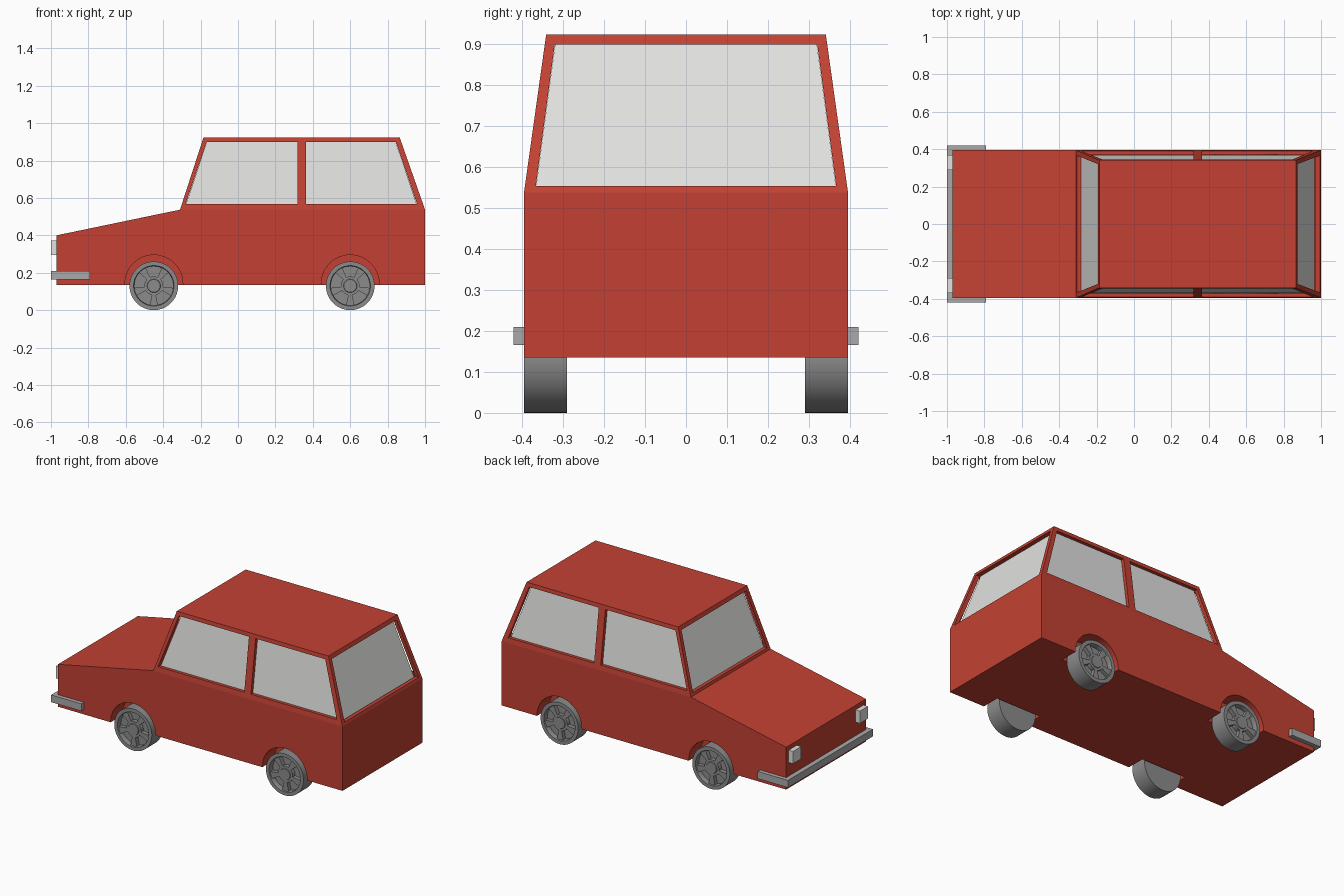
import bpy, bmesh, math

if "Cube" in bpy.data.objects:
    bpy.data.objects.remove(bpy.data.objects["Cube"], do_unlink=True)


def material(name, r, g, b):
    m = bpy.data.materials.new(name)
    m.use_nodes = True
    m.diffuse_color = (r, g, b, 1)
    m.node_tree.nodes["Principled BSDF"].inputs["Base Color"].default_value = (r, g, b, 1)
    return m


RED = material("red paint", 0.546, 0.053, 0.033)
GLASS = material("pale glass", 0.76, 0.76, 0.75)
WHEEL = material("wheel grey", 0.26, 0.26, 0.26)
METAL = material("bumper grey", 0.40, 0.40, 0.40)
LAMP = material("lamp white", 0.76, 0.76, 0.74)


def make(name, verts, faces, mat):
    bm = bmesh.new()
    vs = [bm.verts.new(v) for v in verts]
    for f in faces:
        bm.faces.new([vs[i] for i in f])
    bmesh.ops.recalc_face_normals(bm, faces=bm.faces)
    return finish(name, bm, mat)


def finish(name, bm, mat):
    me = bpy.data.meshes.new(name)
    bm.to_mesh(me)
    bm.free()
    me.materials.append(mat)
    ob = bpy.data.objects.new(name, me)
    bpy.context.scene.collection.objects.link(ob)
    return ob


def box(name, x0, x1, y0, y1, z0, z1, mat):
    return loft(name, [(x, y0, z) for x, z in ((x0, z0), (x1, z0), (x1, z1), (x0, z1))],
                [(x, y1, z) for x, z in ((x0, z0), (x1, z0), (x1, z1), (x0, z1))], mat)


def loft(name, a, b, mat):
    """Closed solid between two matching loops."""
    n = len(a)
    faces = [range(n), range(n, 2 * n)]
    faces += [(i, (i + 1) % n, (i + 1) % n + n, i + n) for i in range(n)]
    return make(name, a + b, faces, mat)


def drum(name, x, z, r, y0, y1, n=48):
    ring = [(x + r * math.cos(i * math.tau / n), z + r * math.sin(i * math.tau / n))
            for i in range(n)]
    return loft(name, [(p, y0, q) for p, q in ring], [(p, y1, q) for p, q in ring], RED)


def hull(name, pts):
    """Car shell: side outline as (x, z, half width)."""
    n = len(pts)
    verts = [(x, s * w, z) for s in (-1, 1) for x, z, w in pts]
    faces = [(i, (i + 1) % n, (i + 1) % n + n, i + n) for i in range(n)]
    for k in (0, n):
        faces += [[k + i for i in (0, 1, 2, 5, 6)], [k + i for i in (2, 3, 4, 5)]]
    return make(name, verts, faces, RED)


def cut(target, cutter):
    m = target.modifiers.new("cut", "BOOLEAN")
    m.operation = "DIFFERENCE"
    m.solver = "EXACT"
    m.object = cutter
    cutter.hide_render = True
    bpy.context.view_layer.objects.active = target
    bpy.ops.object.modifier_apply(modifier=m.name)
    bpy.data.objects.remove(cutter, do_unlink=True)


AXLES = (-0.45, 0.60)
AXLE_Z = 0.13

# Hollow body shell, with wheel housings left standing inside the cavity
body = hull("body", [(-0.97, 0.135, 0.395), (-0.97, 0.40, 0.395), (-0.31, 0.537, 0.395),
                     (-0.185, 0.922, 0.341), (0.865, 0.922, 0.341), (1.0, 0.537, 0.395),
                     (1.0, 0.135, 0.395)])
cavity = hull("cavity", [(-0.95, 0.155, 0.377), (-0.95, 0.385, 0.377), (-0.291, 0.525, 0.377),
                         (-0.169, 0.902, 0.323), (0.849, 0.902, 0.323), (0.981, 0.525, 0.377),
                         (0.981, 0.155, 0.377)])
for x in AXLES:
    for s in (-1, 1):
        cut(cavity, drum("housing", x, 0.14, 0.17, s * 0.265, s * 0.42))
cut(body, cavity)
for x in AXLES:
    for s in (-1, 1):
        cut(body, drum("wheel_well", x, 0.14, 0.155, s * 0.28, s * 0.45))

# Window openings: two per side, then windscreen and rear window
for outline in ([(-0.28, 0.568), (-0.168, 0.898), (0.317, 0.898), (0.317, 0.568)],
                [(0.363, 0.568), (0.363, 0.898), (0.845, 0.898), (0.957, 0.568)]):
    cut(body, loft("side_opening", [(x, -0.5, z) for x, z in outline],
                   [(x, 0.5, z) for x, z in outline], RED))
ends = [(-0.366, 0.553), (0.366, 0.553), (0.32, 0.898), (-0.32, 0.898)]
cut(body, loft("end_opening", [(-0.5, y, z) for y, z in ends],
               [(1.1, y, z) for y, z in ends], RED))


# Glass block set just inside the openings
def level(x0, x1, w, z):
    return [(x0, -w, z), (x1, -w, z), (x1, w, z), (x0, w, z)]


loft("window_glass", level(-0.289, 0.966, 0.368, 0.535),
     level(-0.166, 0.843, 0.319, 0.901), GLASS)

# Wraparound front bumper and headlights
u = [(-1, -0.42), (-0.79, -0.42), (-0.79, -0.395), (-0.97, -0.395)]
u += [(x, -y) for x, y in reversed(u)]
loft("front_bumper", [(x, y, 0.165) for x, y in u], [(x, y, 0.21) for x, y in u], METAL)
for s, side in ((-1, "right"), (1, "left")):
    box(side + "_headlight", -1, -0.97, s * 0.29, s * 0.37, 0.295, 0.372, LAMP)


# Wheels: ringed disc with five sunken pockets between the spokes
def wheel(name, x, s):
    n = 60
    bm = bmesh.new()
    prof = [(0.13, 0.29), (0.13, 0.395), (0.108, 0.395), (0.105, 0.388), (0.05, 0.388),
            (0.036, 0.388), (0.034, 0.392)]
    rings = []
    for r, y in prof:
        rings.append([bm.verts.new((x + r * math.sin(i * math.tau / n), s * y,
                                    AXLE_Z + r * math.cos(i * math.tau / n)))
                      for i in range(n)])
    pockets = []
    for k in range(len(prof) - 1):
        for i in range(n):
            j = (i + 1) % n
            f = bm.faces.new((rings[k][i], rings[k][j], rings[k + 1][j], rings[k + 1][i]))
            if k == 3 and (i + 4) % 12 < 8:
                pockets.append(f)
    bm.faces.new(rings[0])
    bm.faces.new(rings[-1])
    new = bmesh.ops.extrude_face_region(bm, geom=pockets)["geom"]
    bmesh.ops.delete(bm, geom=pockets, context="FACES")
    bmesh.ops.translate(bm, vec=(0, -s * 0.025, 0),
                        verts=[v for v in new if isinstance(v, bmesh.types.BMVert)])
    bmesh.ops.recalc_face_normals(bm, faces=bm.faces)
    ob = finish(name, bm, WHEEL)
    bpy.ops.object.select_all(action="DESELECT")
    ob.select_set(True)
    bpy.context.view_layer.objects.active = ob
    bpy.ops.object.shade_smooth_by_angle(angle=math.radians(30))


for x, end in zip(AXLES, ("front", "rear")):
    for s, side in ((-1, "right"), (1, "left")):
        wheel(f"{end}_{side}_wheel", x, s)
